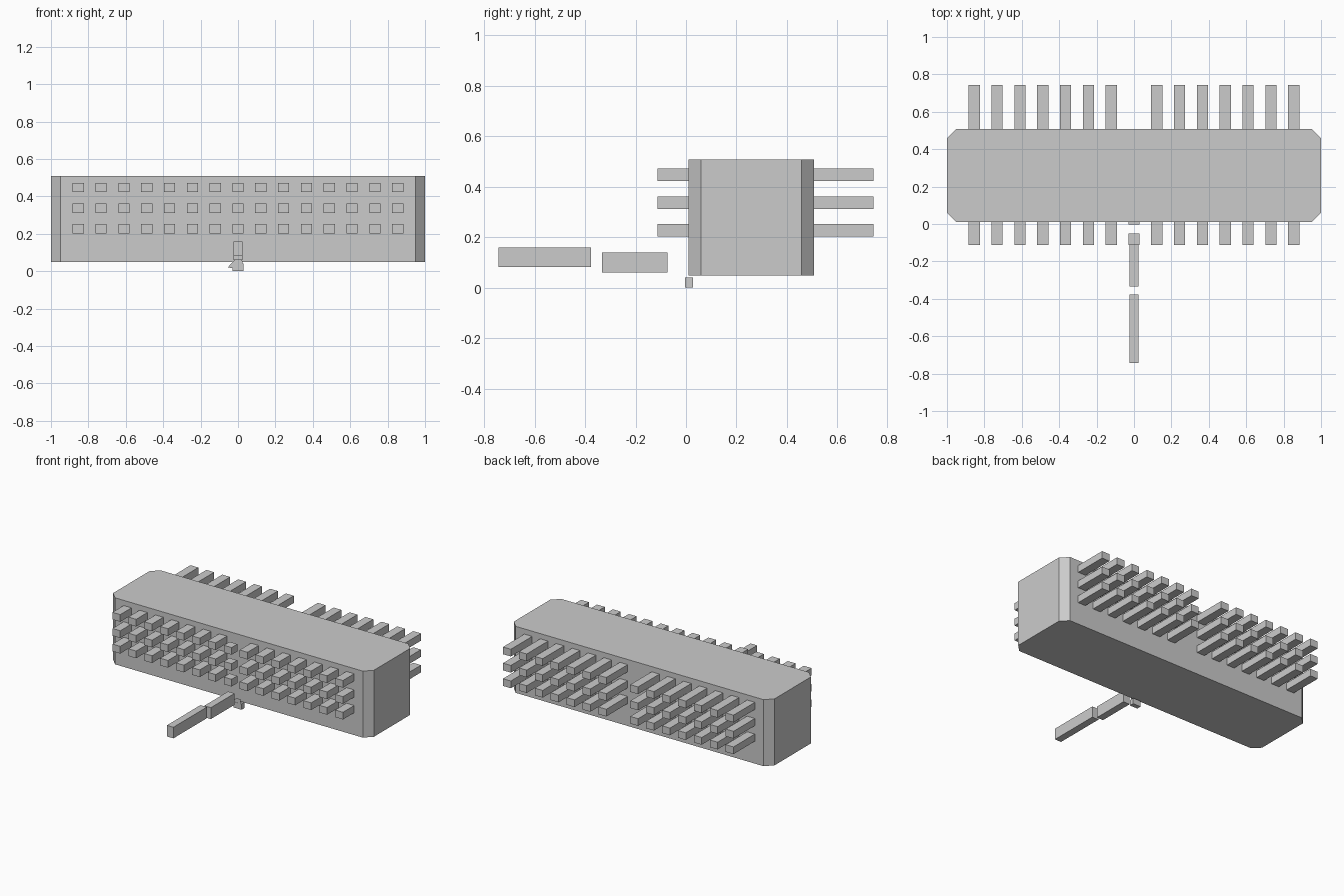
import bpy, bmesh

if "Cube" in bpy.data.objects:
    bpy.data.objects.remove(bpy.data.objects["Cube"])


def prism(name, outline, z0, z1):
    """Extrude an xy outline from z0 to z1."""
    bm = bmesh.new()
    face = bm.faces.new([bm.verts.new((x, y, z0)) for x, y in outline])
    top = bmesh.ops.extrude_face_region(bm, geom=[face])["geom"]
    for v in top:
        if isinstance(v, bmesh.types.BMVert):
            v.co.z = z1
    bmesh.ops.recalc_face_normals(bm, faces=bm.faces)
    mesh = bpy.data.meshes.new(name)
    bm.to_mesh(mesh)
    bm.free()
    obj = bpy.data.objects.new(name, mesh)
    bpy.context.collection.objects.link(obj)
    return obj


def box(name, x0, x1, y0, y1, z0, z1):
    return prism(name, [(x0, y0), (x1, y0), (x1, y1), (x0, y1)], z0, z1)


# Housing with chamfered upright corners
X, Y0, Y1, C = 1.0, 0.01, 0.508, 0.05
prism("housing", [(-X, Y0 + C), (-X + C, Y0), (X - C, Y0), (X, Y0 + C),
                  (X, Y1 - C), (X - C, Y1), (-X + C, Y1), (-X, Y1 - C)],
      0.048, 0.509)

# Three rows of pins front and back; the middle column is broken off
for row, z in enumerate((0.228, 0.336, 0.448)):
    for col in range(-7, 8):
        x = col * 0.122
        tag = f"{row + 1}_{col + 8}"
        front_end = Y0 if col else -0.05
        box(f"front_pin_{tag}", x - 0.03, x + 0.03, -0.113, front_end,
            z - 0.025, z + 0.025)
        if col:
            box(f"back_pin_{tag}", x - 0.03, x + 0.03, Y1, 0.742,
                z - 0.025, z + 0.025)

# Loose bars in front
box("long_bar", -0.025, 0.025, -0.743, -0.377, 0.083, 0.16)
box("short_bar", -0.025, 0.025, -0.333, -0.073, 0.06, 0.139)

# Small foot and thin flap beneath the housing
box("foot", -0.03, 0.03, -0.004, 0.028, 0.0, 0.04)
flap = bpy.data.meshes.new("flap")
flap.from_pydata([(-0.055, -0.003, 0.02), (0.03, -0.003, 0.01),
                  (0.02, -0.003, 0.07), (-0.01, -0.003, 0.07)],
                 [], [(0, 1, 2, 3)])
bpy.context.collection.objects.link(bpy.data.objects.new("flap", flap))
